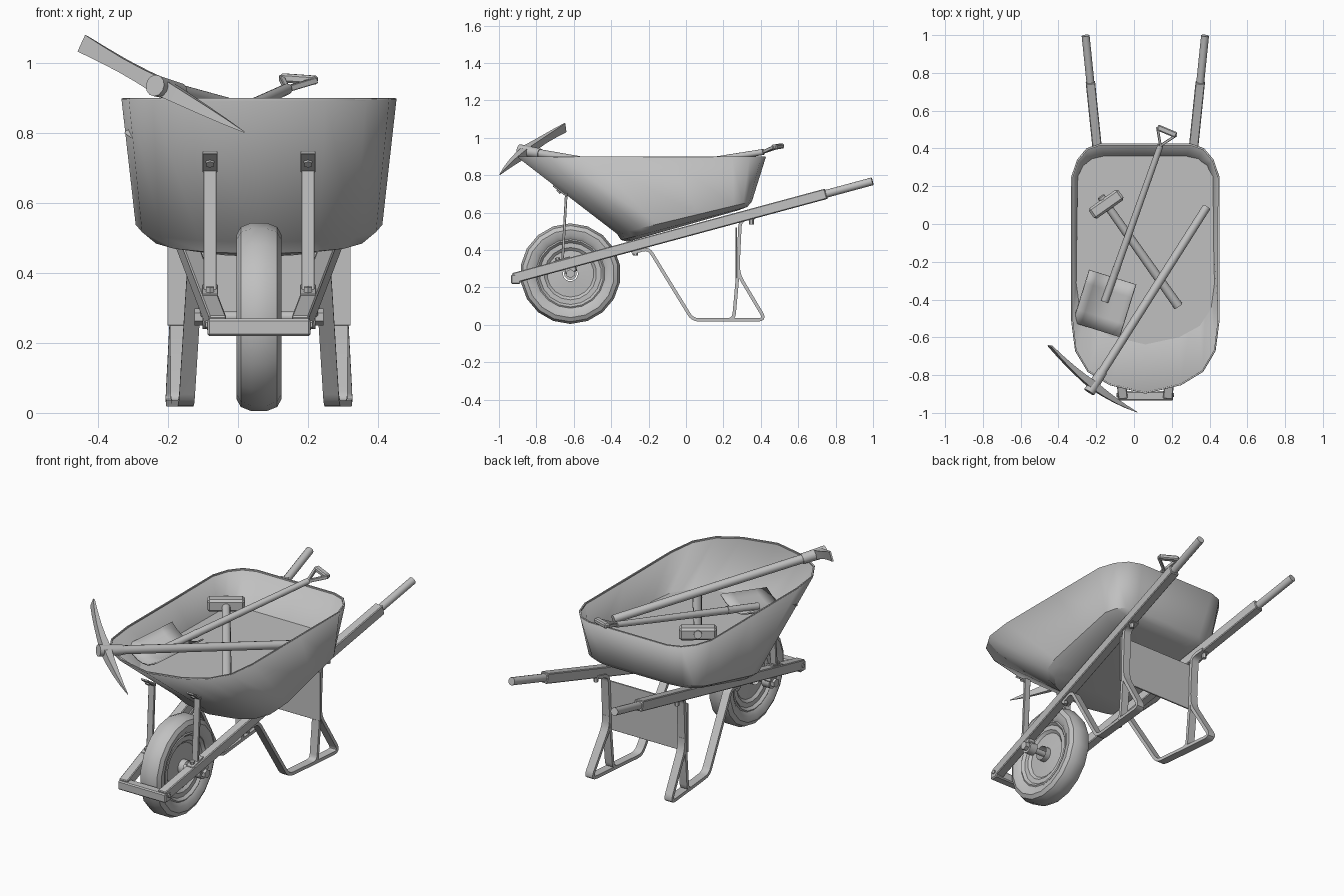
import bpy, bmesh, math
from mathutils import Vector

cube = bpy.data.objects.get("Cube")
if cube:
    bpy.data.objects.remove(cube, do_unlink=True)

GREY = (0.53, 0.53, 0.53, 1)
grey = bpy.data.materials.new("plain_grey")
grey.use_nodes = True
grey.diffuse_color = GREY
grey.node_tree.nodes["Principled BSDF"].inputs["Base Color"].default_value = GREY

CX = 0.06          # centre line of the barrow
X = Vector((1, 0, 0))
made = []


def finish(name, bm):
    bmesh.ops.recalc_face_normals(bm, faces=bm.faces)
    mesh = bpy.data.meshes.new(name)
    bm.to_mesh(mesh)
    bm.free()
    mesh.materials.append(grey)
    ob = bpy.data.objects.new(name, mesh)
    bpy.context.scene.collection.objects.link(ob)
    made.append(ob)
    return ob


def place(bm, a, b):
    a, b = Vector(a), Vector(b)
    rot = (b - a).to_track_quat('Z', 'Y').to_matrix().to_4x4()
    bm.transform(rot)
    bmesh.ops.translate(bm, verts=bm.verts, vec=(a + b) / 2)


def bar(name, a, b, w, h, bevel=0.004):
    bm = bmesh.new()
    bmesh.ops.create_cube(bm, size=1)
    bmesh.ops.scale(bm, verts=bm.verts, vec=(w, h, (Vector(b) - Vector(a)).length))
    bmesh.ops.bevel(bm, geom=bm.edges[:], offset=bevel, segments=1, affect='EDGES')
    place(bm, a, b)
    return finish(name, bm)


def rod(name, a, b, r1, r2=None, sides=12):
    bm = bmesh.new()
    bmesh.ops.create_cone(bm, cap_ends=True, segments=sides, radius1=r1,
                          radius2=r2 or r1, depth=(Vector(b) - Vector(a)).length)
    place(bm, a, b)
    return finish(name, bm)


def loft(bm, rings, closed=False):
    loops = [[bm.verts.new(p) for p in r] for r in rings]
    n = len(loops[0])
    pairs = list(zip(loops, loops[1:]))
    if closed:
        pairs.append((loops[-1], loops[0]))
    for a, b in pairs:
        for i in range(n):
            j = (i + 1) % n
            bm.faces.new((a[i], a[j], b[j], b[i]))
    return loops


def sweep(name, pts, u, widths, thicks):
    # rectangular section carried along a path, width always along u
    pts, rings = [Vector(p) for p in pts], []
    for i, p in enumerate(pts):
        t = pts[min(i + 1, len(pts) - 1)] - pts[max(i - 1, 0)]
        v = t.cross(u).normalized() * thicks[i] / 2
        w = u * widths[i] / 2
        rings.append([p + w + v, p - w + v, p - w - v, p + w - v])
    bm = bmesh.new()
    loops = loft(bm, rings)
    bm.faces.new(loops[0])
    bm.faces.new(loops[-1])
    return finish(name, bm)


def rounded(pts, r=0.05, steps=4):
    pts = [Vector(p) for p in pts]
    out = [pts[0]]
    for a, b, c in zip(pts, pts[1:], pts[2:]):
        p, q = b + (a - b).normalized() * r, b + (c - b).normalized() * r
        for k in range(steps + 1):
            t = k / steps
            out.append(p.lerp(b, t).lerp(b.lerp(q, t), t))
    return out + [pts[-1]]


# tray: rings from the rim down to the sloping underside
HALF = [(0, -.895), (.19, -.85), (.305, -.78), (.37, -.67), (.39, -.51), (.39, -.1),
        (.39, .25), (.36, .34), (.31, .40), (.24, .425), (0, .425)]
OUTLINE = HALF + [(-u, y) for u, y in HALF[-2:0:-1]]


def tray_ring(half, front, back, z_front, z_back):
    ring = []
    for u, y in OUTLINE:
        t = (y + .895) / 1.32
        ring.append(Vector((CX + u * half / .39, front + t * (back - front),
                            z_front + t * (z_back - z_front))))
    return ring


rim = tray_ring(.388, -.895, .422, .898, .898)
low = tray_ring(.348, -.365, .348, .49, .662)
bm = bmesh.new()
loops = loft(bm, [rim, low, tray_ring(.308, -.345, .325, .458, .635),
                  tray_ring(.22, -.31, .28, .45, .618)])
bm.faces.new(loops[-1])
tray = finish("tray", bm)
tray.modifiers.new("thickness", 'SOLIDIFY').thickness = .005

bm = bmesh.new()
bm.faces.new([bm.verts.new(a.lerp(b, .198 / (.898 - b.z))) for a, b in zip(rim, low)])
finish("tray_floor", bm)

# rolled lip around the rim
bm = bmesh.new()
mid = Vector((CX, -.23, 0))
sections = []
for p in rim:
    d = p - mid
    d.z = 0
    d.normalize()
    sections.append([p + d * o + Vector((0, 0, h)) for o, h in
                     ((-.006, -.006), (.002, -.006), (.002, .002), (-.006, .002))])
loft(bm, sections, closed=True)
finish("tray_lip", bm)

# wheel: turned profile of radius and half width
SIDE = [(.04, .062), (.04, .03), (.125, .024), (.14, .036), (.165, .036), (.178, .05),
        (.185, .046), (.205, .06), (.235, .064), (.257, .052), (.269, .022)]
PROFILE = SIDE + [(r, -x) for r, x in reversed(SIDE)]
AXLE_Y, AXLE_Z = -.618, .274
bm = bmesh.new()
SPOKES = 18
loft(bm, [[Vector((CX + x, AXLE_Y + r * math.sin(a), AXLE_Z + r * math.cos(a)))
           for r, x in PROFILE]
          for a in (2 * math.pi * k / SPOKES for k in range(SPOKES))], closed=True)
finish("wheel", bm)
rod("axle", (CX - .18, AXLE_Y, AXLE_Z), (CX + .18, AXLE_Y, AXLE_Z), .016)


# frame: everything on a side lies in the splayed plane of its beam
def beam_z(y):
    return .254 + (y + .906) * .27


for s, side in ((1, "left"), (-1, "right")):
    def at(y, z, off=0):
        return Vector((CX + s * (.2135 + .103 * y + off), y, z))

    bar(side + "_beam", at(-.92, beam_z(-.92)), at(.75, beam_z(.75)), .05, .055)
    rod(side + "_grip", at(.72, beam_z(.72)), at(.997, beam_z(.997)), .021)
    # axle hanger and nut
    bar(side + "_axle_bracket", at(AXLE_Y - .03, .292), at(AXLE_Y + .03, .308), .04, .04)
    rod(side + "_axle_collar", at(AXLE_Y, AXLE_Z, -.035), at(AXLE_Y, AXLE_Z, .012), .034)
    rod(side + "_axle_nut", at(AXLE_Y, AXLE_Z, .012), at(AXLE_Y, AXLE_Z, .035), .024, sides=6)
    rod(side + "_front_bolt", at(-.905, .252, .02), at(-.905, .252, .032), .012, sides=6)
    # tray brace with pads
    bx = CX + s * .14
    bar(side + "_brace", (bx, -.66, .345), (bx, -.64, .705), .037, .014, .002)
    bar(side + "_brace_top_pad", (bx, -.638, .69), (bx, -.71, .745), .044, .01, .002)
    bar(side + "_brace_foot_pad", (bx, -.71, .332), (bx, -.62, .36), .046, .014, .002)
    rod(side + "_brace_bolt", (bx, -.685, .338), (bx, -.688, .36), .013, sides=6)
    rod(side + "_tray_bolt", (bx, -.672, .722), (bx, -.684, .709), .013, sides=6)
    # strap leg and its rear stay
    leg = rounded([at(-.29, .385, -.01), at(-.20, .41, -.01), at(.035, .027, -.01),
                   at(.255, .027, -.01), at(.275, .25, -.01), at(.29, .56, -.01),
                   at(.37, .575, -.01)], .035)
    sweep(side + "_leg", leg, X, [.045] * len(leg), [.018] * len(leg))
    stay = rounded([at(.15, .027, -.01), at(.425, .027, -.012), at(.28, .27, -.01),
                    at(.28, .33, -.01)], .04)
    sweep(side + "_leg_stay", stay, X, [.045] * len(stay), [.018] * len(stay))
    for y in (-.27, .35):
        z = beam_z(y)
        rod(side + "_leg_bolt", at(y, z - .055), at(y, z), .013, sides=6)

bar("front_crossbar", (CX - .147, -.91, .244), (CX + .147, -.91, .244), .05, .05, .006)
bar("rear_panel", (CX - .262, .268, .385), (CX + .262, .268, .385), .008, .27, .001)

# pickaxe
hub = Vector((-.215, -.855, .929))
butt = Vector((.385, .09, .765))
axis = (butt - hub).normalized()
blade_end, spike_end = Vector((-.445, -.645, 1.055)), Vector((.018, -.997, .802))
rod("pick_handle", hub - axis * .035, butt, .023, .022)
rod("pick_collar", hub - axis * .042, hub + axis * .09, .031, .027)
across = axis.cross(blade_end - spike_end).normalized()
bend = (blade_end + spike_end) / 2 - hub
path = []
for k in range(9):
    t = k / 4 - 1
    path.append(hub + (spike_end - blade_end) / 2 * t + bend * t * t)
sweep("pick_head", path, across,
      [.052, .045, .04, .042, .05, .04, .03, .018, .003],
      [.008, .018, .026, .034, .042, .034, .025, .015, .003])

# shovel
top, neck = Vector((.14, .415, .925)), Vector((-.155, -.41, .79))
rod("shovel_shaft", top, neck, .016, .02)
rod("shovel_socket", neck.lerp(top, .22), neck, .021, .012)
ends = [Vector((.124, .512, .957)), Vector((.224, .47, .95))]
for e, side in zip(ends, ("right", "left")):
    bar("shovel_fork_" + side, top - (e - top) * .1, e, .014, .018, .002)
bar("shovel_grip", ends[0], ends[1], .032, .026, .006)
heel, tip = Vector((-.113, -.282, .8)), Vector((-.2, -.56, .755))
along = tip - heel
wide = along.cross(Vector((0, 0, 1))).normalized() * .127
bm = bmesh.new()
rows = [[bm.verts.new(heel + along * i / 4 + wide * j / 3
                      + Vector((0, 0, .05 * (j / 3) ** 2)))
         for j in range(-3, 4)] for i in range(5)]
for a, b in zip(rows, rows[1:]):
    for j in range(6):
        bm.faces.new((a[j], a[j + 1], b[j + 1], b[j]))
blade = finish("shovel_blade", bm)
blade.modifiers.new("thickness", 'SOLIDIFY').thickness = .008

# sledgehammer, its head leaning up from the floor
head = Vector((-.147, .105, .84))
rod("hammer_handle", head + Vector((-.028, .04, .008)), (.235, -.435, .727), .021, .025)
reach = Vector((.078, .055, 0))
bar("hammer_head", head - reach, head + reach, .068, .068, .012)

# smooth shading with sharp edges kept
bpy.ops.object.select_all(action='DESELECT')
for ob in made:
    ob.select_set(True)
bpy.context.view_layer.objects.active = made[0]
bpy.ops.object.shade_smooth_by_angle(angle=math.radians(32))
